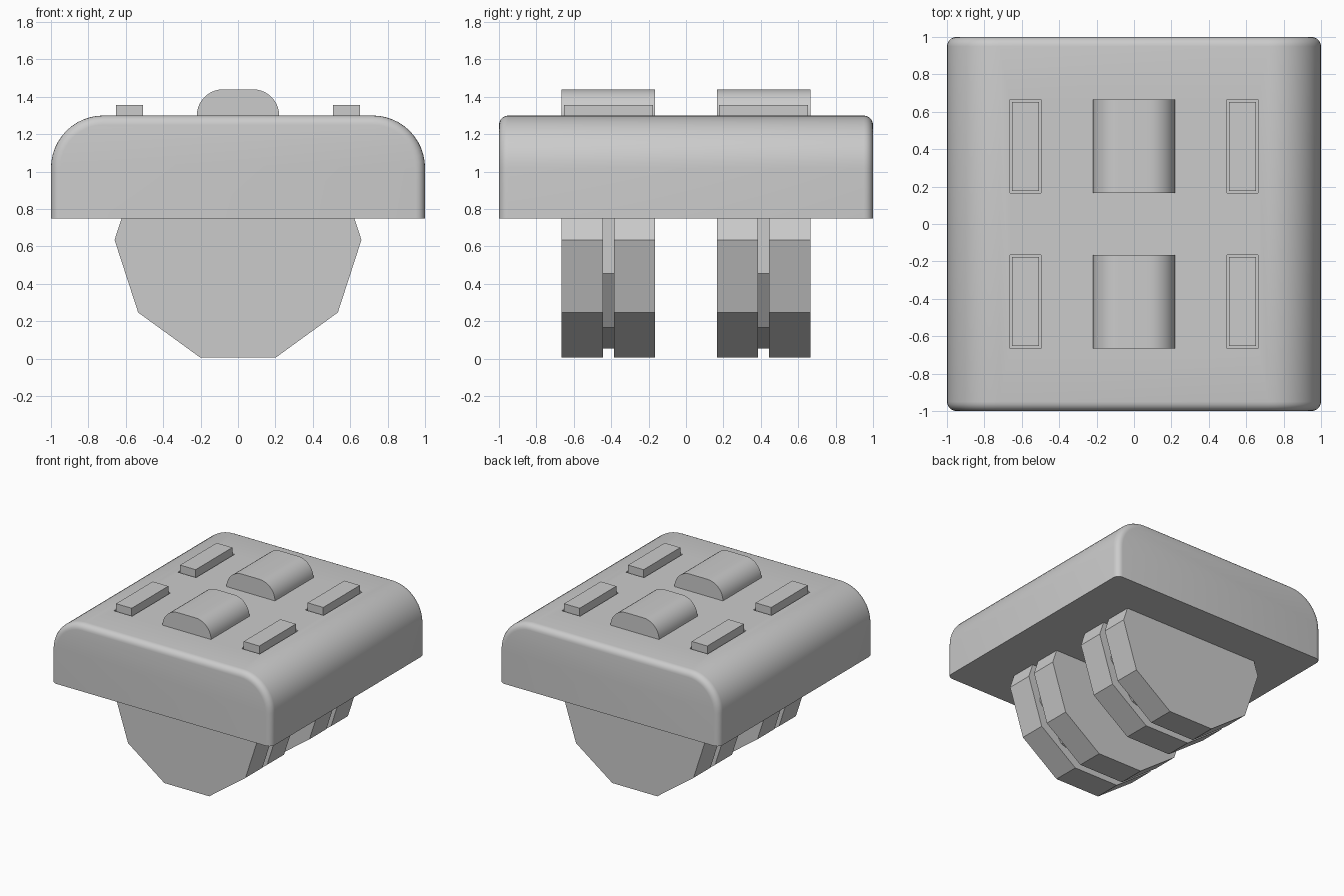
import bpy
import bmesh
from math import cos, sin, pi, radians

if "Cube" in bpy.data.objects:
    bpy.data.objects.remove(bpy.data.objects["Cube"])

ROW_Y = 0.415        # distance of each wheel row from the centre
PAD_X = 0.58         # distance of each pad from the centre line
BASE_Z, TOP_Z = 0.75, 1.3


def rounded_top(half, bottom, top, radius, steps):
    """Cross-section in x and z with its two upper corners rounded."""
    right = [(half - radius + radius * cos(a), top - radius + radius * sin(a))
             for a in (i * pi / 2 / steps for i in range(steps + 1))]
    left = [(-x, z) for x, z in reversed(right)]
    return [(half, bottom)] + right + left + [(-half, bottom)]


def decagon(radius, z, turn):
    return [(radius * cos(turn + i * pi / 5), z + radius * sin(turn + i * pi / 5))
            for i in range(10)]


def rectangle(x, half, bottom, top):
    return [(x + half, bottom), (x + half, top), (x - half, top), (x - half, bottom)]


def extrude(name, profile, y, half, rim=0):
    """Extrude a profile along y; rim rounds the end edges except the base."""
    bm = bmesh.new()
    face = bm.faces.new([bm.verts.new((x, y - half, z)) for x, z in profile])
    grown = bmesh.ops.extrude_face_region(bm, geom=[face])["geom"]
    for v in grown:
        if isinstance(v, bmesh.types.BMVert):
            v.co.y = y + half
    bmesh.ops.recalc_face_normals(bm, faces=bm.faces)
    if rim:
        low = min(z for _, z in profile)
        edges = [e for e in bm.edges
                 if abs(e.verts[0].co.y - e.verts[1].co.y) < 1e-5
                 and max(v.co.z for v in e.verts) > low + 1e-4]
        bmesh.ops.bevel(bm, geom=edges, offset=rim, segments=5,
                        profile=0.5, affect="EDGES")
    mesh = bpy.data.meshes.new(name)
    bm.to_mesh(mesh)
    bm.free()
    obj = bpy.data.objects.new(name, mesh)
    bpy.context.collection.objects.link(obj)
    return obj


def activate(obj):
    bpy.ops.object.select_all(action="DESELECT")
    obj.select_set(True)
    bpy.context.view_layer.objects.active = obj


def smooth(obj):
    activate(obj)
    bpy.ops.object.shade_smooth_by_angle(angle=radians(30))


# Housing with broad side curves and a fine rim at front and back
housing = extrude("housing", rounded_top(1, BASE_Z, TOP_Z, 0.28, 12), 0, 1, rim=0.05)

for row, sy in (("front", -1), ("back", 1)):
    y = sy * ROW_Y

    # Ten-sided wheel: two discs on a turned, slightly smaller hub
    for part, offset in (("a", -0.14), ("b", 0.14)):
        extrude(f"{row}_wheel_disc_{part}", decagon(0.66, 0.635, 0), y + offset, 0.11)
    extrude(f"{row}_wheel_hub", decagon(0.58, 0.635, pi / 10), y, 0.05)

    # Rounded button above the wheel
    smooth(extrude(f"{row}_button", rounded_top(0.22, TOP_Z - 0.05, 1.44, 0.14, 10), y, 0.25))

    # Flat pads standing in shallow slots
    for side, sx in (("right", -1), ("left", 1)):
        x = sx * PAD_X
        cutter = extrude("slot_cutter", rectangle(x, 0.083, TOP_Z - 0.08, TOP_Z + 0.1), y, 0.25)
        activate(housing)
        cut = housing.modifiers.new("slot", "BOOLEAN")
        cut.operation = "DIFFERENCE"
        cut.solver = "EXACT"
        cut.object = cutter
        bpy.ops.object.modifier_apply(modifier=cut.name)
        bpy.data.objects.remove(cutter)
        extrude(f"{row}_{side}_pad", rectangle(x, 0.071, TOP_Z - 0.1, 1.357), y, 0.238)

smooth(housing)
